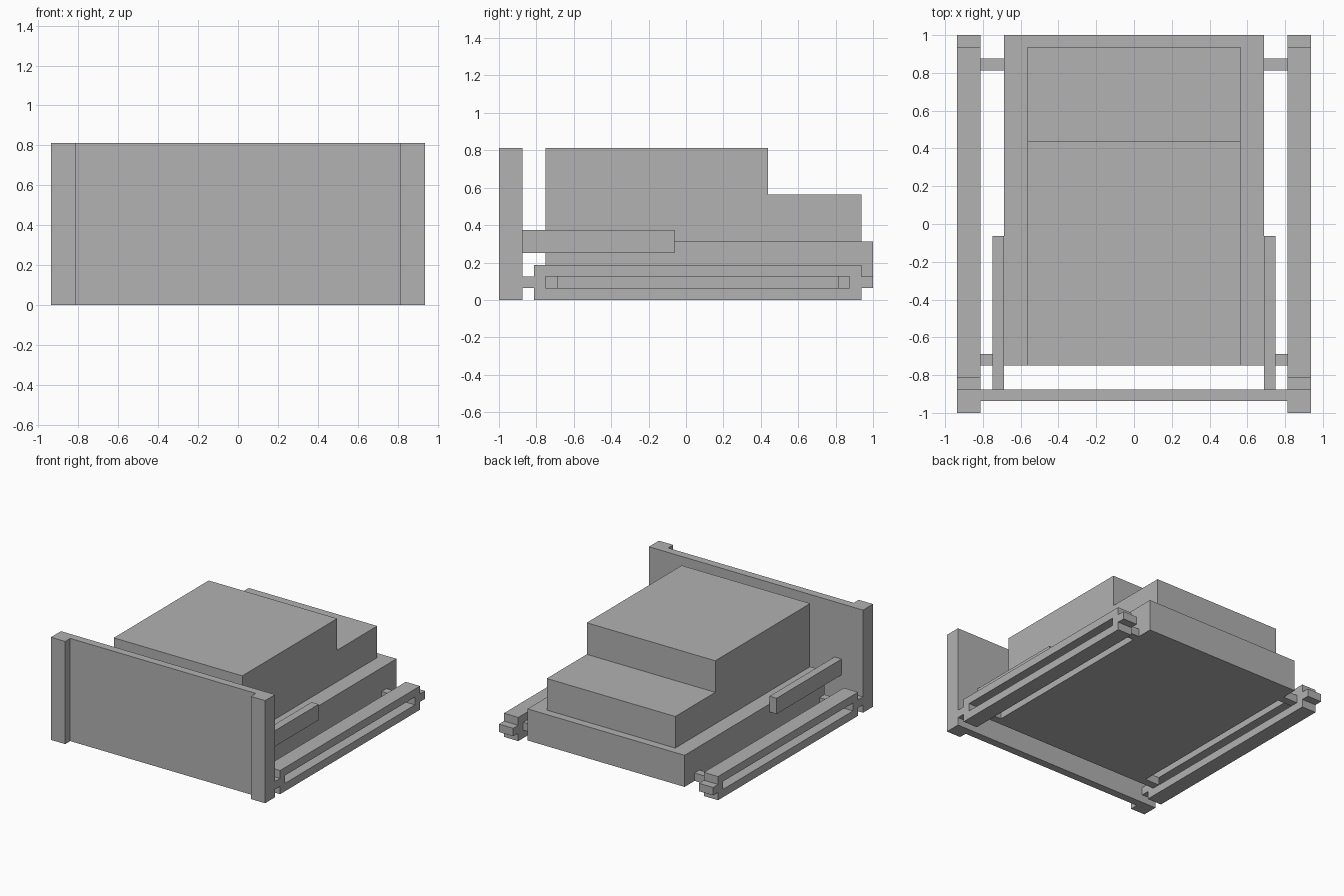
import bpy

if "Cube" in bpy.data.objects:
    bpy.data.objects.remove(bpy.data.objects["Cube"])

U = 1 / 16  # modelling grid unit

grey = bpy.data.materials.new("plain_grey")
grey.diffuse_color = (0.445, 0.445, 0.445, 1)
grey.use_nodes = True
grey.node_tree.nodes["Principled BSDF"].inputs["Base Color"].default_value = grey.diffuse_color


def finish(name, verts, faces):
    mesh = bpy.data.meshes.new(name)
    mesh.from_pydata(verts, [], faces)
    mesh.materials.append(grey)
    obj = bpy.data.objects.new(name, mesh)
    bpy.context.collection.objects.link(obj)
    return obj


def prism(name, x0, x1, profile):
    """Extrude a (y, z) outline, given in grid units, from x0 to x1."""
    n = len(profile)
    verts = [(x * U, y * U, z * U) for x in (x0, x1) for y, z in profile]
    faces = [tuple(reversed(range(n))), tuple(range(n, 2 * n))]
    faces += [(i, (i + 1) % n, n + (i + 1) % n, n + i) for i in range(n)]
    return finish(name, verts, faces)


def box(name, x, y, z):
    return prism(name, x[0], x[1],
                 [(y[0], z[0]), (y[1], z[0]), (y[1], z[1]), (y[0], z[1])])


def pair(name, x, y, z):
    """A box on the right and its mirror image on the left."""
    box(name + "_right", x, y, z)
    box(name + "_left", (-x[1], -x[0]), y, z)


# Front panel between two corner posts
box("front_panel", (-13, 13), (-15, -14), (0, 13))
pair("front_post", (13, 15), (-16, -14), (0, 13))

# Main body: wide base with a stepped upper housing
box("base_body", (-11, 11), (-12, 16), (1, 5))
prism("upper_housing", -9, 9,
      [(-12, 5), (15, 5), (15, 9), (7, 9), (7, 13), (-12, 13)])

# Arms joining the panel to the body sides
pair("side_arm", (11, 12), (-14, -1), (4, 6))

# Double side rails with end spacers and brackets to the body
pair("lower_rail", (13, 15), (-13, 15), (0, 1))
pair("upper_rail", (13, 15), (-13, 15), (2, 3))
pair("front_spacer", (13, 15), (-14, -12), (1, 2))
pair("rear_spacer", (13, 15), (14, 16), (1, 2))
pair("front_bracket", (11, 13), (-12, -11), (1, 2))
pair("rear_bracket", (11, 13), (13, 14), (1, 2))
